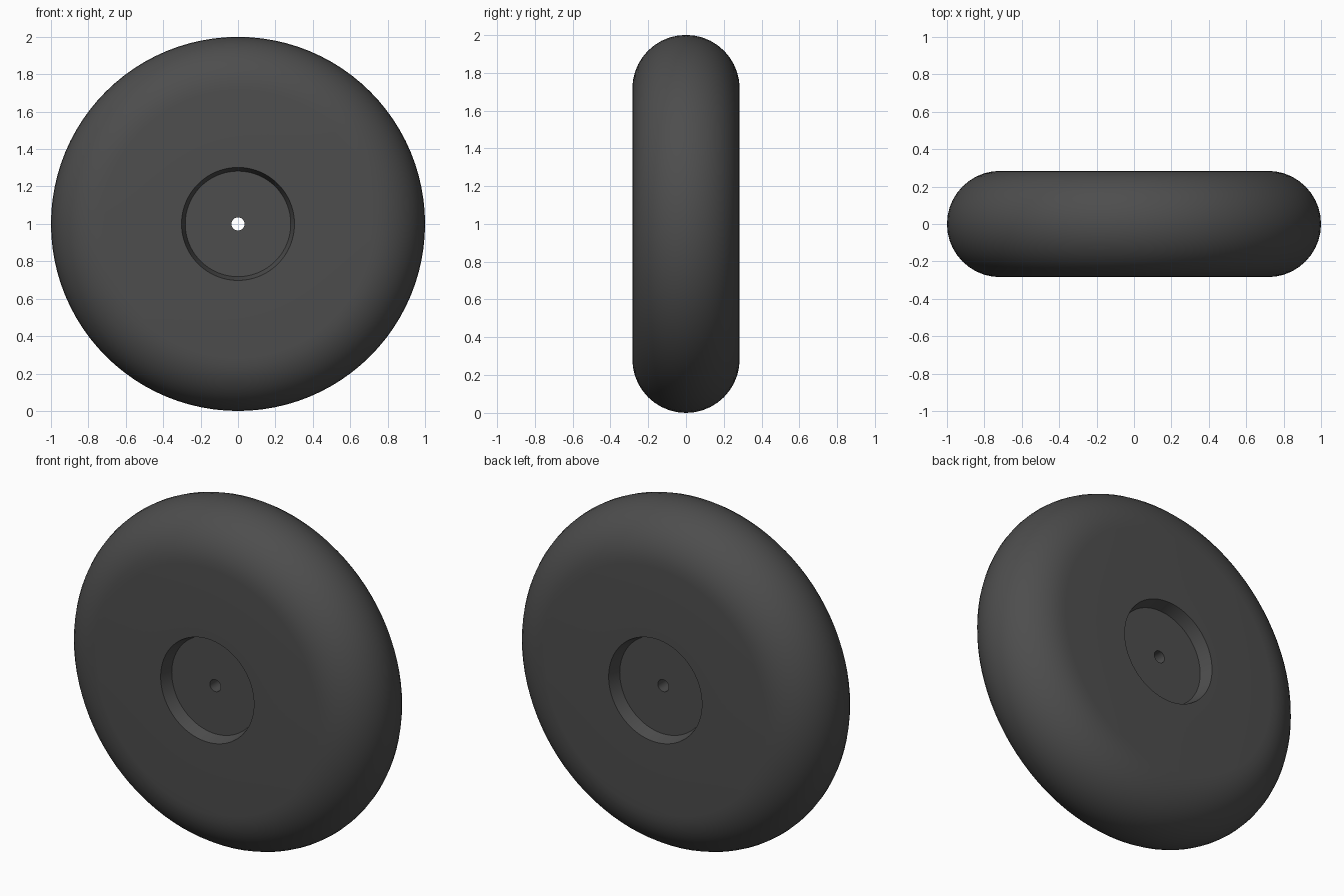
import bpy, bmesh
from math import sin, cos, pi, radians

if "Cube" in bpy.data.objects:
    bpy.data.objects.remove(bpy.data.objects["Cube"])

SIDES = 96
HALF = 0.284      # half width of the wheel
FLOOR = 0.21      # half thickness at the recessed hub

rubber = bpy.data.materials.new("dark_rubber")
rubber.diffuse_color = (0.075, 0.075, 0.075, 1)
rubber.use_nodes = True
rubber.node_tree.nodes["Principled BSDF"].inputs["Base Color"].default_value = rubber.diffuse_color


def lathe(name, profile, closed):
    """Spin (radius, y) points around the wheel axle, which lies along y at z = 1."""
    bm = bmesh.new()
    rings = []
    for r, y in profile:
        rings.append([bm.verts.new((r * cos(2 * pi * i / SIDES), y,
                                    1 + r * sin(2 * pi * i / SIDES)))
                      for i in range(SIDES)])
    pairs = list(zip(rings, rings[1:]))
    if closed:
        pairs.append((rings[-1], rings[0]))
    for a, b in pairs:
        for i in range(SIDES):
            j = (i + 1) % SIDES
            bm.faces.new((a[i], a[j], b[j], b[i]))
    bmesh.ops.recalc_face_normals(bm, faces=bm.faces)
    mesh = bpy.data.meshes.new(name)
    bm.to_mesh(mesh)
    bm.free()
    mesh.materials.append(rubber)
    ob = bpy.data.objects.new(name, mesh)
    bpy.context.collection.objects.link(ob)
    bpy.ops.object.select_all(action='DESELECT')
    ob.select_set(True)
    bpy.context.view_layer.objects.active = ob
    bpy.ops.object.shade_smooth_by_angle(angle=radians(30))
    return ob


# Whole wheel: round tread, flat sides, tapered hub recesses and an axle hole
STEPS = 20
tread = [(1 - HALF + HALF * cos(a), HALF * sin(a))
         for a in (-pi / 2 + pi * k / STEPS for k in range(STEPS + 1))]
front = [(0.035, -FLOOR), (0.282, -FLOOR), (0.302, -HALF)]
back = [(r, -y) for r, y in reversed(front)]
lathe("wheel", front + tread + back, closed=True)
